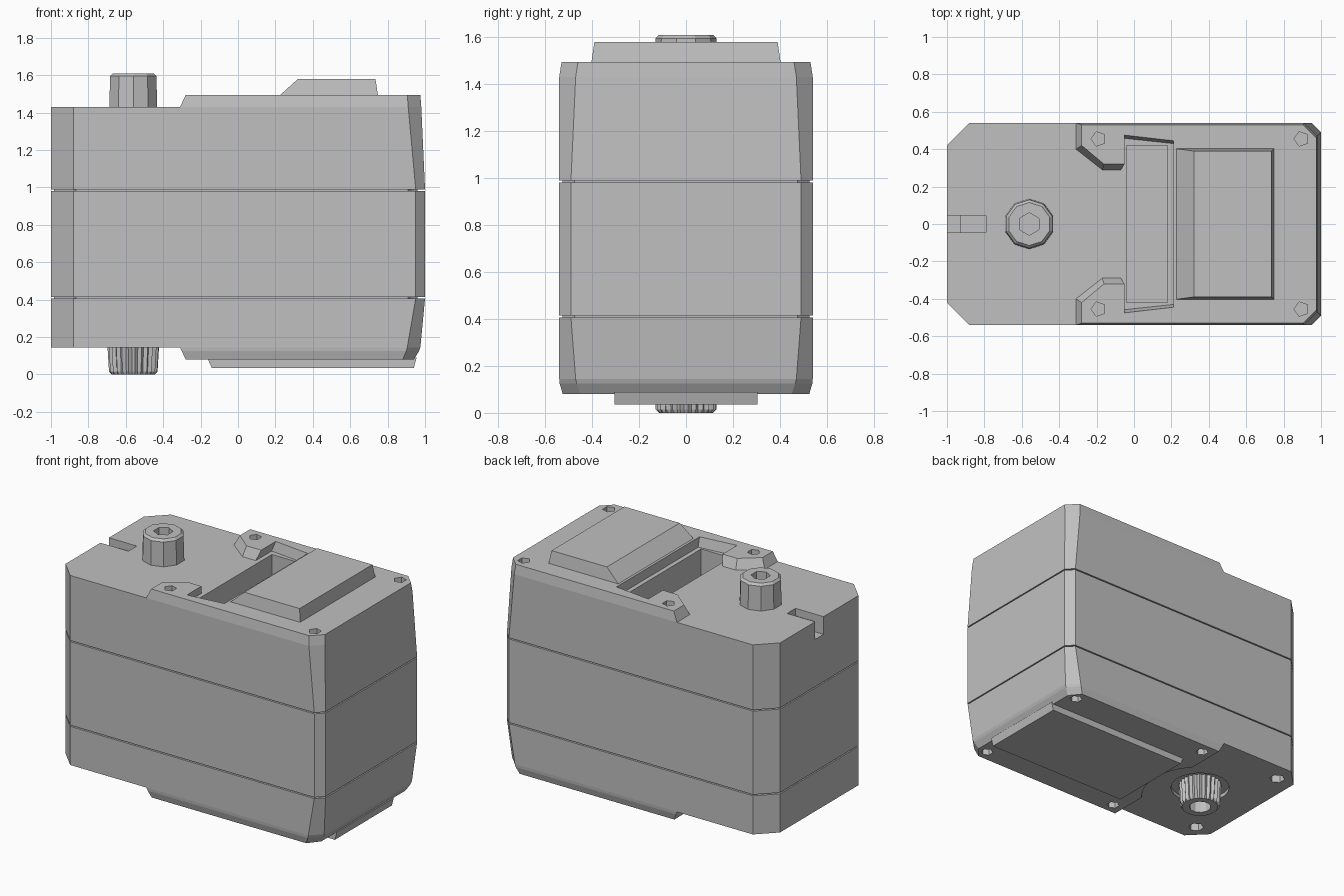
import bpy, bmesh, math

cube = bpy.data.objects.get("Cube")
if cube:
    bpy.data.objects.remove(cube, do_unlink=True)

GREY = (0.53, 0.53, 0.53, 1)
grey = bpy.data.materials.new("housing_grey")
grey.use_nodes = True
grey.diffuse_color = GREY
grey.node_tree.nodes["Principled BSDF"].inputs["Base Color"].default_value = GREY


def loft(name, rings):
    """Solid through matching outlines, each given as (z, points)."""
    bm = bmesh.new()
    loops = [[bm.verts.new((x, y, z)) for x, y in pts] for z, pts in rings]
    n = len(loops[0])
    for a, b in zip(loops, loops[1:]):
        for i in range(n):
            j = (i + 1) % n
            bm.faces.new((a[i], a[j], b[j], b[i]))
    bm.faces.new(loops[0][::-1])
    bm.faces.new(loops[-1])
    bmesh.ops.recalc_face_normals(bm, faces=bm.faces)
    mesh = bpy.data.meshes.new(name)
    bm.to_mesh(mesh)
    bm.free()
    mesh.materials.append(grey)
    obj = bpy.data.objects.new(name, mesh)
    bpy.context.collection.objects.link(obj)
    return obj


def case(x1, yh, cr, cl=0.12, x0=-1.0):
    """Rectangle with cut corners."""
    half = [(x1, yh - cr), (x1 - cr, yh), (x0 + cl, yh), (x0, yh - cl)]
    return mirrored(half)


def mirrored(half):
    return half + [(x, -y) for x, y in reversed(half)]


def rect(x0, x1, yh):
    return mirrored([(x1, yh), (x0, yh)])


def circle(cx, cy, r, n, teeth=0.0):
    pts = []
    for i in range(n):
        a = 2 * math.pi * (i + 0.5) / n
        q = r - teeth * (i % 2)
        pts.append((cx + q * math.cos(a), cy + q * math.sin(a)))
    return pts


def cut(target, z0, z1, outline):
    """Carve a straight prism out of the target."""
    cutter = loft("cutter", [(z0, outline), (z1, outline)])
    mod = target.modifiers.new("cut", "BOOLEAN")
    mod.operation = "DIFFERENCE"
    mod.solver = "EXACT"
    mod.object = cutter
    bpy.context.view_layer.update()
    deps = bpy.context.evaluated_depsgraph_get()
    mesh = bpy.data.meshes.new_from_object(target.evaluated_get(deps))
    target.modifiers.clear()
    target.data = mesh
    bpy.data.objects.remove(cutter, do_unlink=True)


SHAFT = -0.56

# Three stacked case sections, with an inset core showing in the seams
upper = loft("upper_case", [(0.989, case(1.0, 0.54, 0.05)),
                            (1.43, case(0.98, 0.54, 0.07))])
loft("middle_case", [(0.415, case(1.0, 0.54, 0.05)),
                     (0.981, case(1.0, 0.54, 0.05))])
lower = loft("lower_case", [(0.145, case(0.975, 0.54, 0.07)),
                            (0.407, case(1.0, 0.54, 0.05))])
loft("seam_core", [(0.3, case(0.96, 0.525, 0.05, x0=-0.985)),
                   (1.1, case(0.96, 0.525, 0.05, x0=-0.985))])

# Raised top deck with two lugs around the pocket
deck_base = [(0.98, 0.47), (0.91, 0.54), (-0.31, 0.54), (-0.31, 0.40),
             (-0.17, 0.29), (-0.07, 0.29), (-0.07, 0.46), (0.21, 0.43)]
deck_top = [(0.975, 0.46), (0.905, 0.53), (-0.28, 0.53), (-0.28, 0.42),
            (-0.16, 0.32), (-0.05, 0.32), (-0.05, 0.475), (0.21, 0.445)]
deck = loft("top_deck", [(1.43, mirrored(deck_base)),
                         (1.495, mirrored(deck_top))])

# Sloped pad and the pocket in front of it
loft("top_pad", [(1.48, rect(0.21, 0.75, 0.405)),
                 (1.58, rect(0.32, 0.735, 0.39))])
cut(upper, 1.25, 1.6, rect(-0.04, 0.18, 0.42))

# Stepped notch at the end of the top
cut(upper, 1.38, 1.6, rect(-1.1, -0.79, 0.045))
cut(upper, 1.31, 1.6, rect(-1.1, -0.93, 0.045))

# Bottom deck, scooped around the shaft, and its skid plate
bottom_deck = loft("bottom_deck", [
    (0.08, mirrored([(0.94, 0.45), (0.88, 0.525), (-0.28, 0.525)])),
    (0.125, mirrored([(0.968, 0.465), (0.9, 0.538), (-0.30, 0.538)])),
    (0.145, mirrored([(0.975, 0.47), (0.905, 0.54), (-0.31, 0.54)]))])
cut(bottom_deck, 0.0, 0.145, circle(SHAFT, 0, 0.38, 32))
skid = loft("skid_plate", [(0.035, rect(-0.14, 0.94, 0.305)),
                           (0.09, rect(-0.165, 0.955, 0.305))])
cut(skid, 0.0, 0.2, circle(SHAFT, 0, 0.41, 32))

# Screw holes
for side in (-1, 1):
    for x in (-0.19, 0.895):
        hole = circle(x, side * 0.455, 0.04, 5)
        cut(deck, 1.4, 1.6, hole)
        cut(upper, 1.36, 1.6, hole)
    for x in (-0.2, 0.87):
        hole = circle(x, side * 0.45, 0.04, 6)
        cut(bottom_deck, 0.0, 0.2, hole)
        cut(lower, 0.0, 0.22, hole)
    cut(lower, 0.0, 0.22, circle(-0.87, side * 0.41, 0.05, 6))

# Top boss with a socket
boss = loft("top_boss", [(1.42, circle(SHAFT, 0, 0.135, 10)),
                         (1.595, circle(SHAFT, 0, 0.13, 10)),
                         (1.61, circle(SHAFT, 0, 0.115, 10))])
cut(boss, 1.54, 1.7, circle(SHAFT, 0, 0.06, 6))

# Toothed output shaft in a ring groove
cut(lower, 0.0, 0.17, circle(SHAFT, 0, 0.19, 24))
shaft = loft("output_shaft", [(0.0, circle(SHAFT, 0, 0.115, 48)),
                              (0.015, circle(SHAFT, 0, 0.13, 48, 0.014)),
                              (0.18, circle(SHAFT, 0, 0.14, 48, 0.014))])
cut(shaft, -0.1, 0.1, circle(SHAFT, 0, 0.07, 12))
